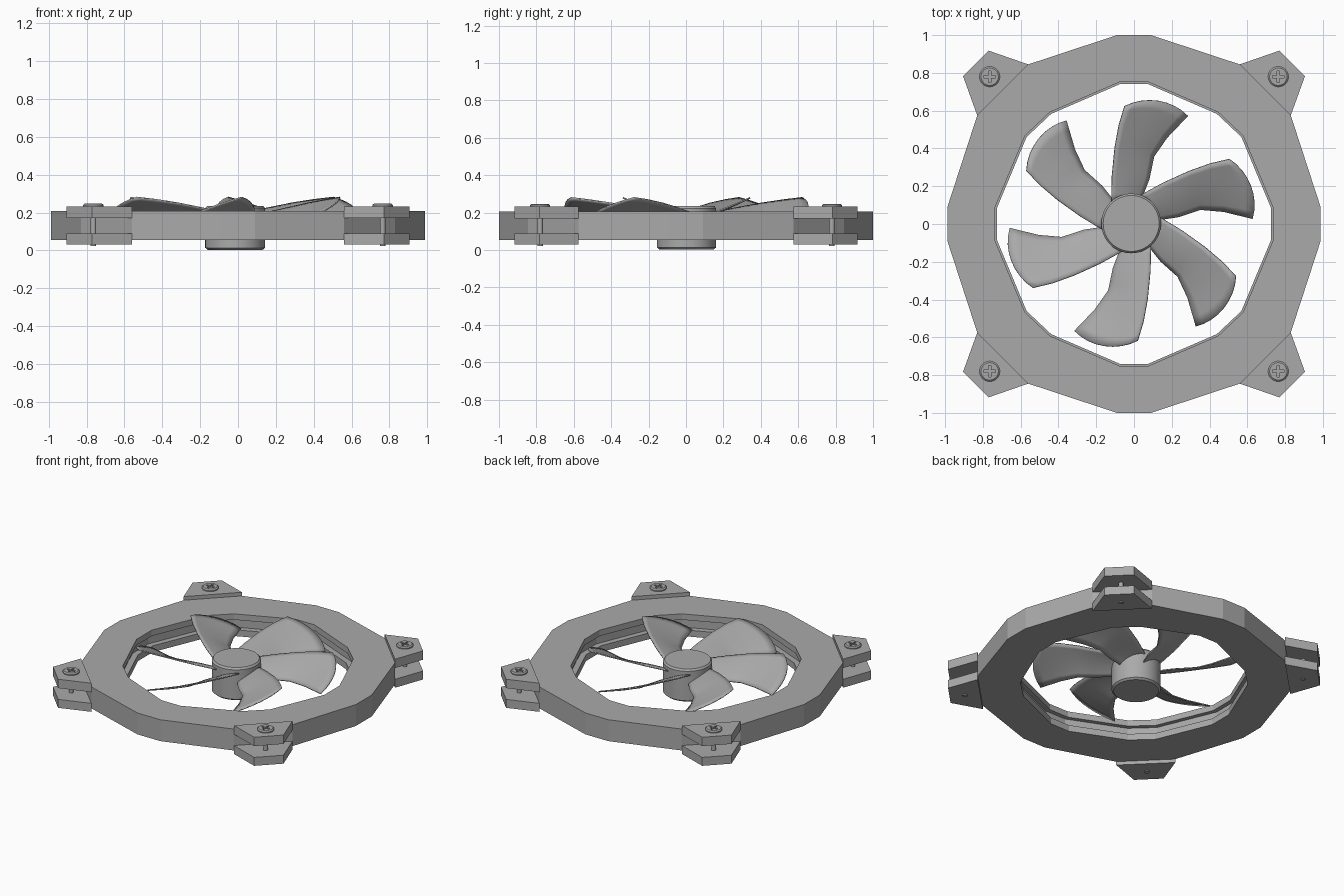
import bpy, bmesh, math
from mathutils import Matrix, Vector

cube = bpy.data.objects.get("Cube")
if cube:
    bpy.data.objects.remove(cube, do_unlink=True)

grey = bpy.data.materials.new("mid_grey")
grey.use_nodes = True
grey.diffuse_color = (0.4, 0.4, 0.4, 1)
grey.node_tree.nodes["Principled BSDF"].inputs["Base Color"].default_value = (0.4, 0.4, 0.4, 1)

HUB = Vector((-0.015, 0.003, 0))


def finish(name, bm, smooth=False):
    """Turn a bmesh into a grey object."""
    bmesh.ops.recalc_face_normals(bm, faces=bm.faces)
    mesh = bpy.data.meshes.new(name)
    bm.to_mesh(mesh)
    bm.free()
    mesh.materials.append(grey)
    ob = bpy.data.objects.new(name, mesh)
    bpy.context.collection.objects.link(ob)
    if smooth:
        bpy.ops.object.select_all(action='DESELECT')
        ob.select_set(True)
        bpy.context.view_layer.objects.active = ob
        bpy.ops.object.shade_smooth_by_angle(angle=math.radians(35))
    return ob


def loft(bm, loops, closed=False):
    """Join equal loops of points with quads; cap the ends unless closed."""
    rings = [[bm.verts.new(p) for p in loop] for loop in loops]
    n = len(rings[0])
    pairs = list(zip(rings, rings[1:])) + ([(rings[-1], rings[0])] if closed else [])
    for a, b in pairs:
        for i in range(n):
            j = (i + 1) % n
            bm.faces.new((a[i], a[j], b[j], b[i]))
    if not closed:
        bm.faces.new(rings[0])
        bm.faces.new(rings[-1])


def turned(bm, profile, centre, sides=48):
    """Solid of revolution from (radius, height) pairs."""
    steps = [2 * math.pi * i / sides for i in range(sides)]
    loft(bm, [[(centre[0] + r * math.cos(t), centre[1] + r * math.sin(t), z) for t in steps]
              for r, z in profile])


def four_way(quarter):
    """Mirror a quarter outline into a full clockwise outline."""
    back = quarter[::-1]
    return (quarter + [(x, -y) for x, y in back]
            + [(-x, -y) for x, y in quarter] + [(-x, y) for x, y in back])


# Frame: faceted ring with a groove around the inner wall
outer = four_way([(0.09, 1.0), (0.56, 0.845), (0.83, 0.575), (0.988, 0.09)])
inner = four_way([(0.075, 0.752), (0.445, 0.592), (0.577, 0.468), (0.737, 0.085)])
section = [(outer, 1, 0.055), (outer, 1, 0.207), (inner, 1, 0.207), (inner, 1, 0.165),
           (inner, 1.04, 0.165), (inner, 1.04, 0.1), (inner, 0.985, 0.1), (inner, 0.985, 0.055)]
bm = bmesh.new()
loft(bm, [[(x * s, y * s, z) for x, y in outline] for outline, s, z in section], closed=True)
finish("frame", bm)

# Corner mounts: paired plates with a screw through them
tab = [(0.56, 0.845), (0.77, 0.918), (0.905, 0.782), (0.83, 0.575)]
for sx, side in ((1, "left"), (-1, "right")):
    for sy, end in ((1, "back"), (-1, "front")):
        tag = f"{end}_{side}"
        for level, low, high in (("upper", 0.17, 0.233), ("lower", 0.03, 0.09)):
            bm = bmesh.new()
            loft(bm, [[(sx * x, sy * y, z) for x, y in tab] for z in (low, high)])
            finish(f"{level}_plate_{tag}", bm)

        spot = (sx * 0.764, sy * 0.78)
        bm = bmesh.new()
        turned(bm, [(0.015, 0.023), (0.015, 0.234)], spot, 16)
        finish(f"screw_shaft_{tag}", bm, True)

        bm = bmesh.new()
        turned(bm, [(0.054, 0.228), (0.054, 0.24), (0.046, 0.247)], spot, 32)
        head = finish(f"screw_head_{tag}", bm, True)

        # Cross-shaped driver slot
        w, l = 0.007, 0.03
        cross = four_way([(w, l), (w, w), (l, w)])
        bm = bmesh.new()
        loft(bm, [[(spot[0] + x, spot[1] + y, z) for x, y in cross] for z in (0.236, 0.26)])
        cutter = finish("slot_cutter", bm)
        cutter.hide_render = True
        mod = head.modifiers.new("slot", 'BOOLEAN')
        mod.operation = 'DIFFERENCE'
        mod.object = cutter
        bpy.context.view_layer.objects.active = head
        bpy.ops.object.modifier_apply(modifier=mod.name)
        bpy.data.objects.remove(cutter, do_unlink=True)

# Hub
bm = bmesh.new()
turned(bm, [(0.145, 0.003), (0.158, 0.014), (0.158, 0.223), (0.148, 0.235)], HUB, 64)
finish("hub", bm, True)


# Blades: swept sheet between a high edge and a low edge
def sample(points, v):
    t = v * (len(points) - 1)
    i = min(int(t), len(points) - 2)
    return Vector(points[i]).lerp(Vector(points[i + 1]), t - i)


high_edge = [(-0.105, 0.11, 0.195), (-0.102, 0.25, 0.222), (-0.087, 0.4, 0.25),
             (-0.065, 0.52, 0.268), (-0.035, 0.62, 0.28)]
low_edge = [(0.05, 0.12, 0.13), (0.095, 0.235, 0.135), (0.12, 0.355, 0.138),
            (0.19, 0.455, 0.14), (0.3, 0.57, 0.142)]
ROWS, COLS = 12, 8
for k in range(6):
    bm = bmesh.new()
    grid = []
    for r in range(ROWS + 1):
        v = r / ROWS
        a, b = sample(high_edge, v), sample(low_edge, v)
        row = []
        for c in range(COLS + 1):
            u = c / COLS
            p = a.lerp(b, u)
            arch = 4 * u * (1 - u)
            out = Vector((p.x, p.y, 0)).normalized()
            p += out * 0.055 * arch * v ** 2 + Vector((0, 0, 0.01 * arch))
            row.append(bm.verts.new(p))
        grid.append(row)
    for r in range(ROWS):
        for c in range(COLS):
            bm.faces.new((grid[r][c], grid[r + 1][c], grid[r + 1][c + 1], grid[r][c + 1]))
    turn = Matrix.Translation(HUB) @ Matrix.Rotation(k * math.pi / 3, 4, 'Z')
    bm.transform(turn)
    blade = finish(f"blade_{k + 1}", bm, True)
    thick = blade.modifiers.new("thickness", 'SOLIDIFY')
    thick.thickness = 0.008
    thick.offset = 0
